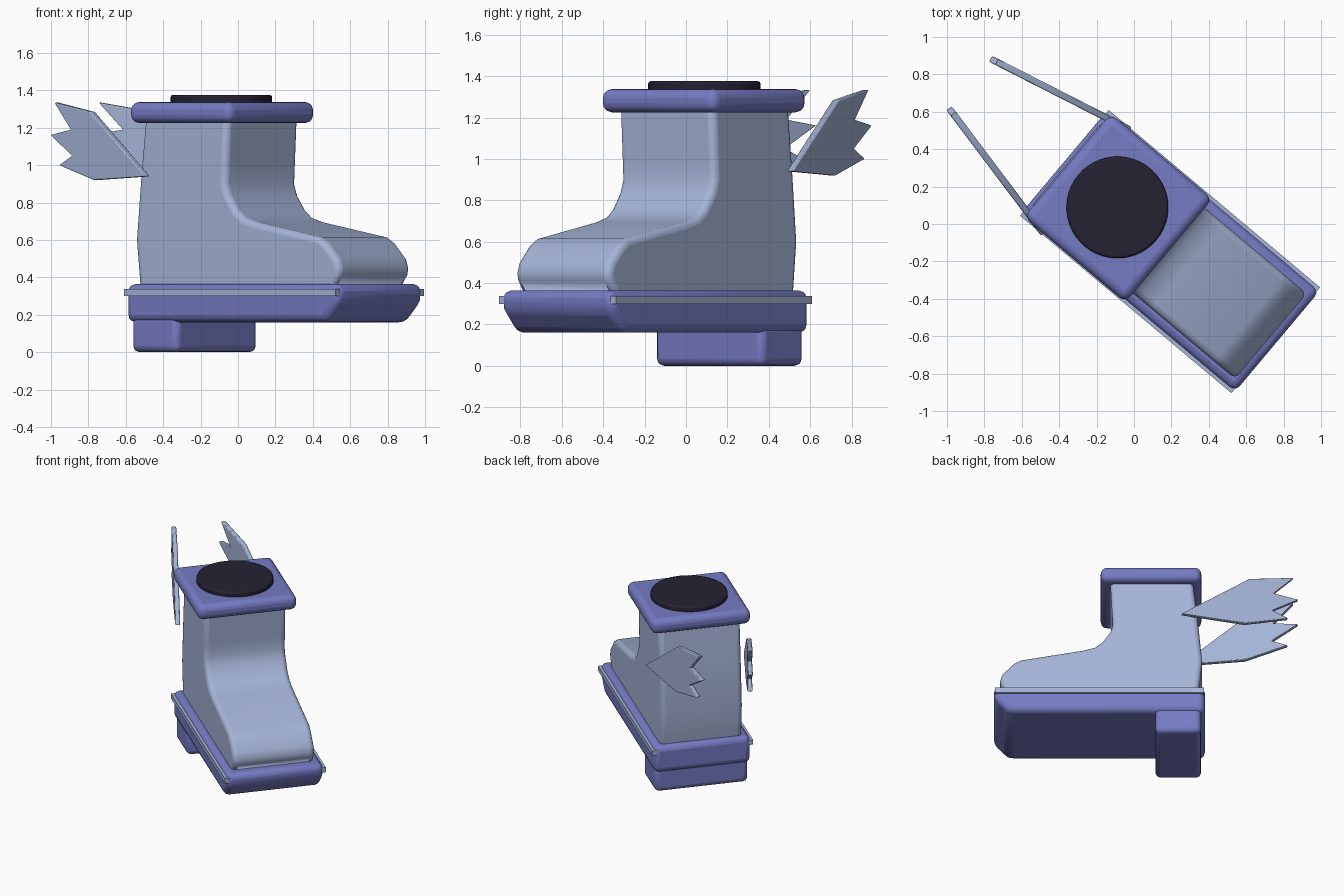
import bpy
import bmesh
from math import radians
from mathutils import Matrix, Vector

cube = bpy.data.objects.get("Cube")
if cube:
    bpy.data.objects.remove(cube, do_unlink=True)

TURN = Matrix.Rotation(radians(-40), 4, 'Z')   # the toe points along local +x
MID = 0.011                                    # local y of the boot's centre line


def material(name, rgb):
    m = bpy.data.materials.new(name)
    m.use_nodes = True
    m.diffuse_color = (*rgb, 1)
    m.node_tree.nodes["Principled BSDF"].inputs["Base Color"].default_value = (*rgb, 1)
    return m


pale = material("pale blue grey", (0.376, 0.456, 0.679))
violet = material("violet", (0.181, 0.198, 0.552))
dark = material("dark opening", (0.018, 0.016, 0.032))


def finish(name, bm, mat, bevel, segments, place=None):
    """Turn a bmesh into a shaded, bevelled object."""
    bmesh.ops.recalc_face_normals(bm, faces=bm.faces)
    bm.transform(TURN @ (place or Matrix.Identity(4)))
    mesh = bpy.data.meshes.new(name)
    bm.to_mesh(mesh)
    bm.free()
    mesh.materials.append(mat)
    obj = bpy.data.objects.new(name, mesh)
    bpy.context.collection.objects.link(obj)
    if bevel:
        mod = obj.modifiers.new("rounded edges", 'BEVEL')
        mod.width = bevel
        mod.segments = segments
        mod.limit_method = 'ANGLE'
        mod.angle_limit = radians(35)
    bpy.ops.object.select_all(action='DESELECT')
    bpy.context.view_layer.objects.active = obj
    obj.select_set(True)
    bpy.ops.object.shade_smooth_by_angle(angle=radians(35))
    return obj


def slab(name, profile, y0, y1, mat, bevel=0, segments=3, place=None):
    """Extrude an (x, z) side profile from y0 to y1."""
    bm = bmesh.new()
    face = bm.faces.new([bm.verts.new((x, y0, z)) for x, z in profile])
    out = bmesh.ops.extrude_face_region(bm, geom=[face])
    moved = [v for v in out["geom"] if isinstance(v, bmesh.types.BMVert)]
    bmesh.ops.translate(bm, verts=moved, vec=Vector((0, y1 - y0, 0)))
    return finish(name, bm, mat, bevel, segments, place)


def box(x0, x1, z0, z1):
    return [(x0, z0), (x1, z0), (x1, z1), (x0, z1)]


# Boot upper: one side profile from heel to toe
upper = [(-0.455, 0.33), (-0.482, 0.6), (-0.45, 0.95), (-0.416, 1.26),
         (0.168, 1.26), (0.155, 1.0), (0.15, 0.9), (0.17, 0.84), (0.225, 0.76),
         (0.275, 0.72), (0.36, 0.695), (0.8, 0.615), (0.85, 0.585),
         (0.93, 0.5), (0.947, 0.45), (0.94, 0.41), (0.905, 0.36), (0.89, 0.33)]
slab("boot_upper", upper, MID - 0.298, MID + 0.298, pale, 0.06, 4)

# Sole with an undercut toe, and the heel block
sole = [(-0.5, 0.16), (0.89, 0.16), (0.99, 0.27), (0.99, 0.365), (-0.5, 0.365)]
slab("sole", sole, MID - 0.352, MID + 0.352, violet, 0.04)
slab("heel", box(-0.474, -0.152, 0, 0.2), MID - 0.34, MID + 0.34, violet, 0.035)

# Collar and dark opening
slab("collar", box(-0.475, 0.235, 1.225, 1.338), MID - 0.362, MID + 0.362, violet, 0.045, 4)
bm = bmesh.new()
bmesh.ops.create_cone(bm, cap_ends=True, segments=48, radius1=0.272, radius2=0.272, depth=0.075,
                      matrix=Matrix.Translation((-0.125, MID, 1.338)))
finish("opening", bm, dark, 0.012, 2)

# Feathered wing outline, measured back from its root
wing = [(0, 0.94), (-0.49, 1.285), (-0.81, 1.335), (-0.665, 1.19), (-0.845, 1.162),
        (-0.655, 1.05), (-0.77, 1.0), (-0.46, 0.92)]

# Side trims and wings, one per side
for side, label in ((1, "left"), (-1, "right")):
    slab(label + "_trim", box(-0.495, 0.98, 0.3, 0.338),
         MID + side * 0.335, MID + side * 0.369, pale)
    place = Matrix.Translation((-0.335, MID + side * 0.362, 0)) @ Matrix.Rotation(radians(13 * side), 4, 'Z')
    slab(label + "_wing", wing, -0.018, 0.018, pale, 0.006, 2, place)
